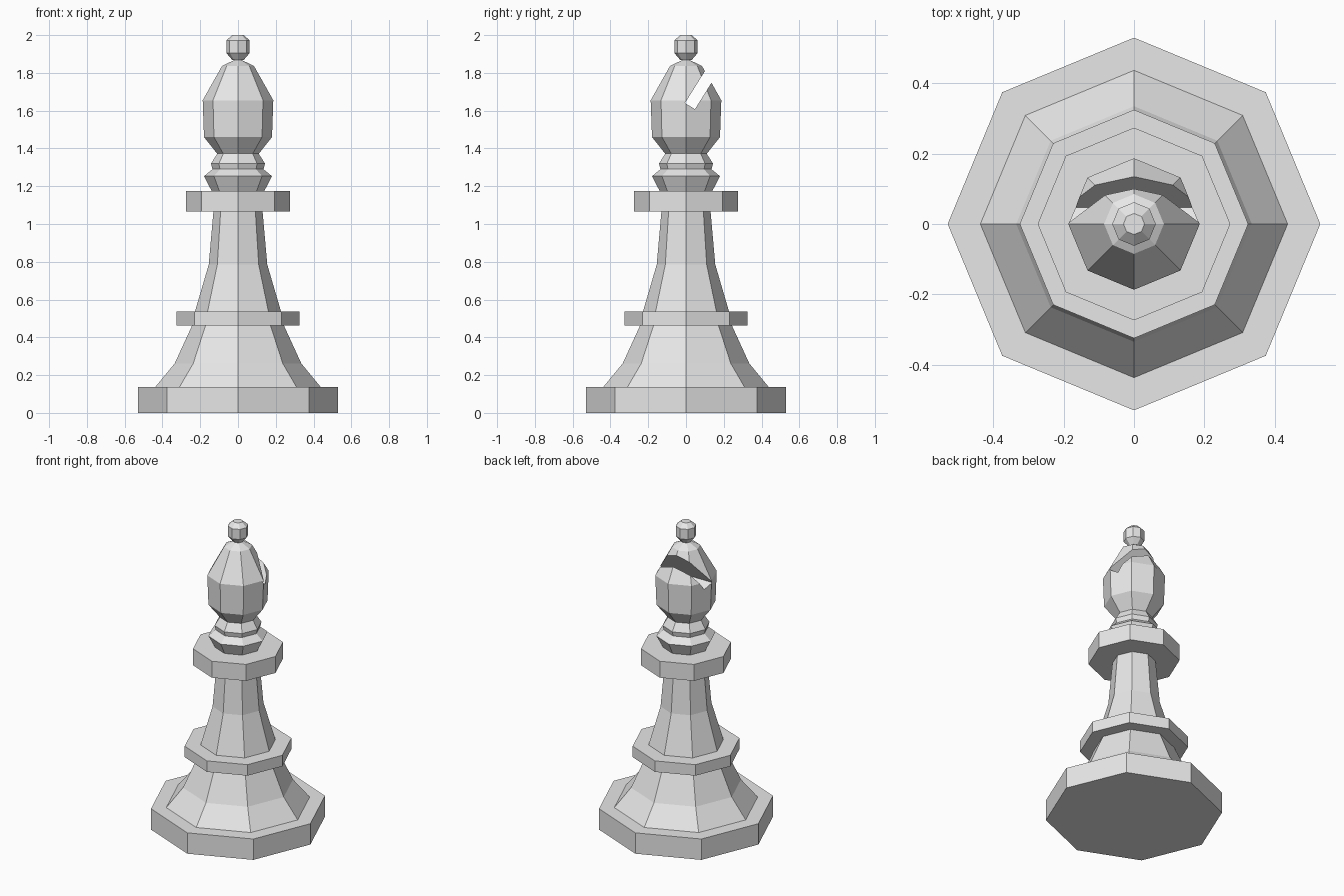
import bpy
import bmesh
from math import pi, cos, sin, atan2
from mathutils import Vector

SIDES = 8

old = bpy.data.objects.get("Cube")
if old:
    bpy.data.objects.remove(old, do_unlink=True)

grey = bpy.data.materials.new("light grey")
grey.use_nodes = True
colour = (0.8, 0.8, 0.8, 1)
grey.diffuse_color = colour
grey.node_tree.nodes["Principled BSDF"].inputs["Base Color"].default_value = colour


def turned(name, profile):
    """Solid eight-sided turning from (radius, height) pairs, bottom to top."""
    bm = bmesh.new()
    rings = []
    for r, z in profile:
        angles = [2 * pi * i / SIDES for i in range(SIDES)]
        rings.append([bm.verts.new((r * cos(a), r * sin(a), z)) for a in angles])
    for low, high in zip(rings, rings[1:]):
        for i in range(SIDES):
            j = (i + 1) % SIDES
            bm.faces.new((low[i], low[j], high[j], high[i]))
    bm.faces.new(rings[0][::-1])
    bm.faces.new(rings[-1])
    mesh = bpy.data.meshes.new(name)
    bm.to_mesh(mesh)
    bm.free()
    mesh.materials.append(grey)
    ob = bpy.data.objects.new(name, mesh)
    bpy.context.collection.objects.link(ob)
    return ob


# Foot, stem and its rings
turned("base", [(0.53, 0), (0.53, 0.138)])
turned("lower_stem", [(0.437, 0.138), (0.335, 0.262), (0.243, 0.463)])
turned("middle_ring", [(0.325, 0.463), (0.325, 0.536)])
turned("upper_stem", [(0.228, 0.536), (0.155, 0.785), (0.13, 1.067)])
turned("collar", [(0.274, 1.067), (0.274, 1.176)])
turned("neck", [(0.14, 1.176), (0.18, 1.253), (0.135, 1.29),
                (0.143, 1.32), (0.11, 1.372)])

# Head and the small knob on top
head = turned("head", [(0.11, 1.372), (0.18, 1.46), (0.187, 1.655),
                       (0.085, 1.836), (0.02, 1.868)])
turned("knob", [(0.03, 1.868), (0.062, 1.905), (0.062, 1.972), (0.03, 2.0)])

# Slanting slot sawn into the back of the head
along = Vector((0, 0.53, 0.85)).normalized()
length = 0.5
bpy.ops.mesh.primitive_cube_add(size=1, location=Vector((0, 0.021, 1.624)) + along * length / 2)
cutter = bpy.context.object
cutter.name = "slot_cutter"
cutter.scale = (1, 0.062, length)
cutter.rotation_euler.x = -atan2(along.y, along.z)
cutter.hide_render = True
cut = head.modifiers.new("slot", "BOOLEAN")
cut.operation = "DIFFERENCE"
cut.solver = "EXACT"
cut.object = cutter
bpy.context.view_layer.objects.active = head
bpy.ops.object.modifier_apply(modifier=cut.name)
bpy.data.objects.remove(cutter, do_unlink=True)
